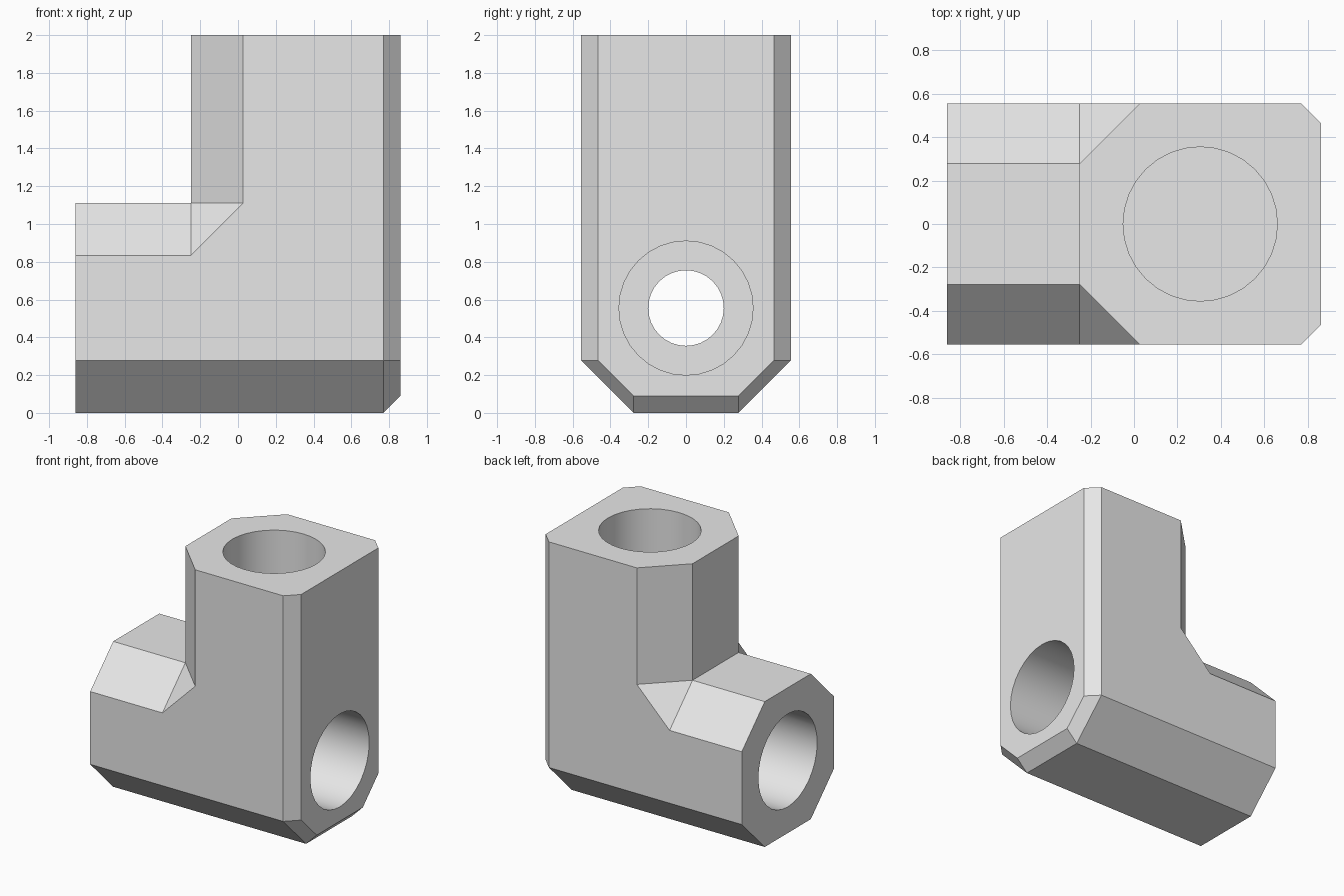
import bpy, bmesh, math
from mathutils import Matrix

cube = bpy.data.objects.get("Cube")
if cube:
    bpy.data.objects.remove(cube, do_unlink=True)

# Main dimensions
END, HALF, TOP = 0.86, 0.555, 2.0     # half length, half depth, height
ARM = 2 * HALF                        # arm thickness
BIG, SMALL = 0.277, 0.09              # chamfer sizes
INNER = END - ARM                     # inner wall of the upright arm
BORE, PASSAGE = 0.355, 0.2            # hole radii
SOCKET = 0.65                         # depth of the side sockets

grey = bpy.data.materials.new("plain grey")
grey.use_nodes = True
colour = (0.8, 0.8, 0.8, 1)
grey.diffuse_color = colour
grey.node_tree.nodes["Principled BSDF"].inputs["Base Color"].default_value = colour

# Named corners of one half: x, distance from the middle plane, z
flat = HALF - BIG
corners = {
    "left_low": (-END, HALF, BIG), "right_low": (END - SMALL, HALF, BIG),
    "right_top": (END - SMALL, HALF, TOP), "step_top": (INNER + BIG, HALF, TOP),
    "step": (INNER + BIG, HALF, ARM), "notch": (INNER, HALF, ARM - BIG),
    "left_high": (-END, HALF, ARM - BIG),
    "base_left": (-END, flat, 0), "base_right": (END - SMALL, flat, 0),
    "end_base": (END, flat, SMALL), "end_low": (END, HALF - SMALL, BIG),
    "end_top": (END, HALF - SMALL, TOP), "wall_top": (INNER, flat, TOP),
    "wall_foot": (INNER, flat, ARM), "arm_top": (-END, flat, ARM),
}
# Faces repeated on the front and back halves
side_faces = [
    "left_low right_low right_top step_top step notch left_high",
    "base_left base_right right_low left_low",
    "base_right end_base end_low right_low",
    "right_low end_low end_top right_top",
    "step_top wall_top wall_foot step",
    "step wall_foot notch",
    "notch wall_foot arm_top left_high",
]
# Faces that span both halves
span_faces = [
    "base_left base_right", "base_right end_base",
    "end_base end_low end_top", "end_top right_top step_top wall_top",
    "wall_top wall_foot", "wall_foot arm_top",
    "arm_top left_high left_low base_left",
]

# Chamfered corner block
bm = bmesh.new()
front, back = ({name: bm.verts.new((x, s * y, z)) for name, (x, y, z) in corners.items()}
               for s in (-1, 1))
for names in side_faces:
    for half in (front, back):
        bm.faces.new([half[n] for n in names.split()])
for names in span_faces:
    n = names.split()
    bm.faces.new([front[k] for k in n] + [back[k] for k in reversed(n)])
bmesh.ops.recalc_face_normals(bm, faces=bm.faces)
mesh = bpy.data.meshes.new("corner_connector")
bm.to_mesh(mesh)
bm.free()
mesh.materials.append(grey)
block = bpy.data.objects.new("corner_connector", mesh)
bpy.context.collection.objects.link(block)
bpy.ops.object.select_all(action="DESELECT")
bpy.context.view_layer.objects.active = block
block.select_set(True)


def drill(name, radius, length, centre, along_x):
    """Cut a round hole of the given length into the block."""
    turn = Matrix.Rotation(math.pi / 2, 4, "Y") if along_x else Matrix()
    bm = bmesh.new()
    bmesh.ops.create_cone(bm, cap_ends=True, segments=32, radius1=radius, radius2=radius,
                          depth=length, matrix=Matrix.Translation(centre) @ turn)
    data = bpy.data.meshes.new(name)
    bm.to_mesh(data)
    bm.free()
    data.materials.append(grey)
    cutter = bpy.data.objects.new(name, data)
    cutter.hide_render = True
    bpy.context.collection.objects.link(cutter)
    mod = block.modifiers.new(name, "BOOLEAN")
    mod.operation, mod.solver, mod.object = "DIFFERENCE", "EXACT", cutter
    bpy.ops.object.modifier_apply(modifier=name)
    bpy.data.objects.remove(cutter, do_unlink=True)


# Side sockets, upright socket, and the narrow passage between the side sockets
for side, name in ((-1, "left_socket"), (1, "right_socket")):
    drill(name, BORE, 2 * SOCKET, (side * END, 0, HALF), True)
drill("upright_socket", BORE, 2 * (TOP - ARM), (END - HALF, 0, TOP), False)
drill("passage", PASSAGE, 2 * (END - SOCKET / 2), (0, 0, HALF), True)

bpy.ops.object.shade_smooth_by_angle(angle=math.radians(20))
